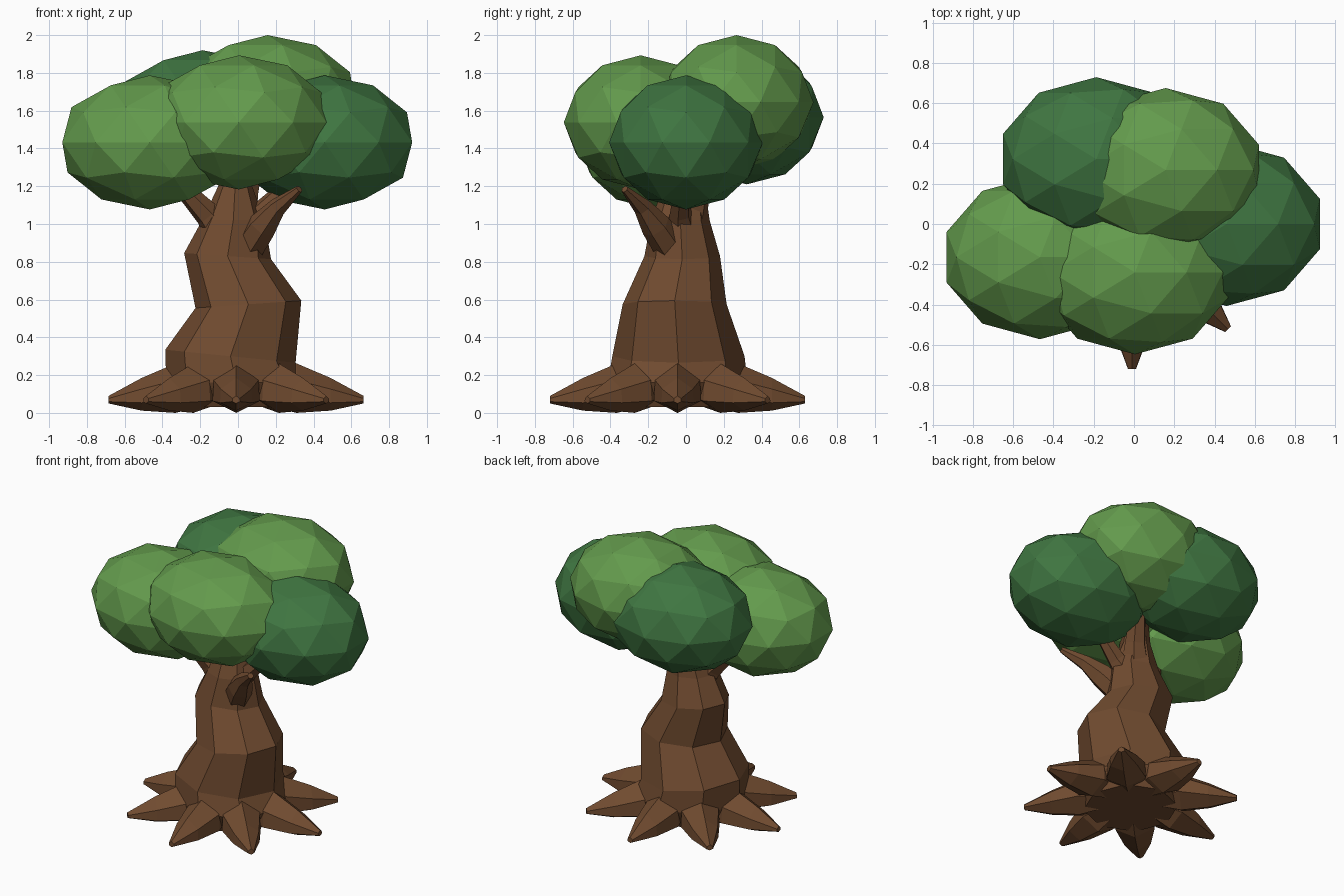
import bpy, bmesh, math
from mathutils import Vector

if "Cube" in bpy.data.objects:
    bpy.data.objects.remove(bpy.data.objects["Cube"])


def material(name, rgb):
    m = bpy.data.materials.new(name)
    m.diffuse_color = (*rgb, 1)
    m.use_nodes = True
    m.node_tree.nodes["Principled BSDF"].inputs["Base Color"].default_value = m.diffuse_color
    return m


BARK = material("bark_brown", (0.162, 0.070, 0.029))
LIGHT = material("light_leaf_green", (0.125, 0.325, 0.073))
DARK = material("dark_leaf_green", (0.050, 0.180, 0.053))


def add_object(name, bm, mat):
    bmesh.ops.recalc_face_normals(bm, faces=bm.faces[:])
    mesh = bpy.data.meshes.new(name)
    bm.to_mesh(mesh)
    bm.free()
    mesh.materials.append(mat)
    ob = bpy.data.objects.new(name, mesh)
    bpy.context.collection.objects.link(ob)
    return ob


def loft(name, rings, mat):
    """Skin a list of equal-length point rings and cap both ends."""
    bm = bmesh.new()
    vs = [[bm.verts.new(p) for p in ring] for ring in rings]
    n = len(vs[0])
    for a, b in zip(vs, vs[1:]):
        for i in range(n):
            j = (i + 1) % n
            bm.faces.new((a[i], a[j], b[j], b[i]))
    bm.faces.new(vs[0])
    bm.faces.new(vs[-1])
    return add_object(name, bm, mat)


def branch(name, stations, sides=6):
    """Tapered limb through (x, y, z, radius) stations."""
    rings = []
    pts = [Vector(s[:3]) for s in stations]
    for k, p in enumerate(pts):
        d = (pts[min(k + 1, len(pts) - 1)] - pts[max(k - 1, 0)]).normalized()
        u = d.cross(Vector((0.3, 1, 0))).normalized()
        v = d.cross(u)
        r = stations[k][3]
        rings.append([p + r * (math.cos(t) * u + math.sin(t) * v)
                      for t in (2 * math.pi * i / sides for i in range(sides))])
    return loft(name, rings, BARK)


# Trunk: crooked eight-sided column; x, y, z, radius x, radius y, tilt in x
trunk = [(-0.01, -0.045, 0.03, 0.30, 0.30, 0.0),
         (-0.01, -0.045, 0.16, 0.37, 0.37, 0.0),
         (-0.04, -0.04, 0.30, 0.345, 0.35, -0.10),
         (0.055, -0.06, 0.575, 0.28, 0.275, 0.07),
         (-0.055, -0.02, 0.83, 0.23, 0.20, -0.07),
         (-0.025, -0.03, 1.02, 0.165, 0.155, 0.0),
         (-0.015, -0.01, 1.20, 0.09, 0.11, 0.0),
         (0.0, 0.02, 1.40, 0.07, 0.08, 0.0)]
rings = []
for x, y, z, rx, ry, tilt in trunk:
    ring = []
    for i in range(8):
        c, s = math.cos(i * math.pi / 4), math.sin(i * math.pi / 4)
        ring.append((x + rx * c, y + ry * s, z + tilt * rx * c))
    rings.append(ring)
loft("trunk", rings, BARK)

# Roots: eight spindles; distance, half width, bottom z, top z
root = [(0.16, 0.07, 0.04, 0.24), (0.32, 0.125, 0.0, 0.262),
        (0.50, 0.085, 0.012, 0.185), (0.675, 0.02, 0.05, 0.09)]
for k in range(8):
    a = k * math.pi / 4
    out, side = Vector((math.cos(a), math.sin(a), 0)), Vector((-math.sin(a), math.cos(a), 0))
    rings = []
    for d, w, lo, hi in root:
        h = hi - lo
        section = [(0, lo), (w, lo + 0.24 * h), (w * 0.95, lo + 0.66 * h),
                   (0, hi), (-w * 0.95, lo + 0.66 * h), (-w, lo + 0.24 * h)]
        rings.append([Vector((-0.01, -0.045, z)) + out * d + side * s for s, z in section])
    loft(f"root_{k + 1}", rings, BARK)

# Limbs
branch("front_right_branch", [(0.03, -0.06, 0.84, 0.09), (0.13, -0.16, 0.99, 0.08),
                              (0.21, -0.23, 1.09, 0.05), (0.325, -0.325, 1.185, 0.02)])
branch("left_branch", [(-0.06, -0.04, 0.92, 0.10), (-0.16, -0.07, 1.05, 0.07),
                       (-0.34, -0.13, 1.24, 0.04)])
branch("back_branch", [(-0.01, 0.0, 0.98, 0.11), (0.04, 0.06, 1.17, 0.07),
                       (0.10, 0.16, 1.40, 0.05)])
branch("right_branch", [(0.0, -0.02, 0.95, 0.10), (0.12, -0.03, 1.06, 0.06),
                        (0.30, -0.02, 1.24, 0.035)])

# Foliage: equal faceted ellipsoids
for name, centre, mat in [("left_foliage", (-0.467, -0.165, 1.432), LIGHT),
                          ("right_foliage", (0.459, 0.0, 1.432), DARK),
                          ("front_foliage", (0.005, -0.24, 1.538), LIGHT),
                          ("back_left_foliage", (-0.187, 0.322, 1.565), DARK),
                          ("back_right_foliage", (0.157, 0.268, 1.645), LIGHT)]:
    bm = bmesh.new()
    bmesh.ops.create_icosphere(bm, subdivisions=2, radius=1)
    bmesh.ops.scale(bm, vec=(0.487, 0.407, 0.355), verts=bm.verts[:])
    add_object(name, bm, mat).location = centre
